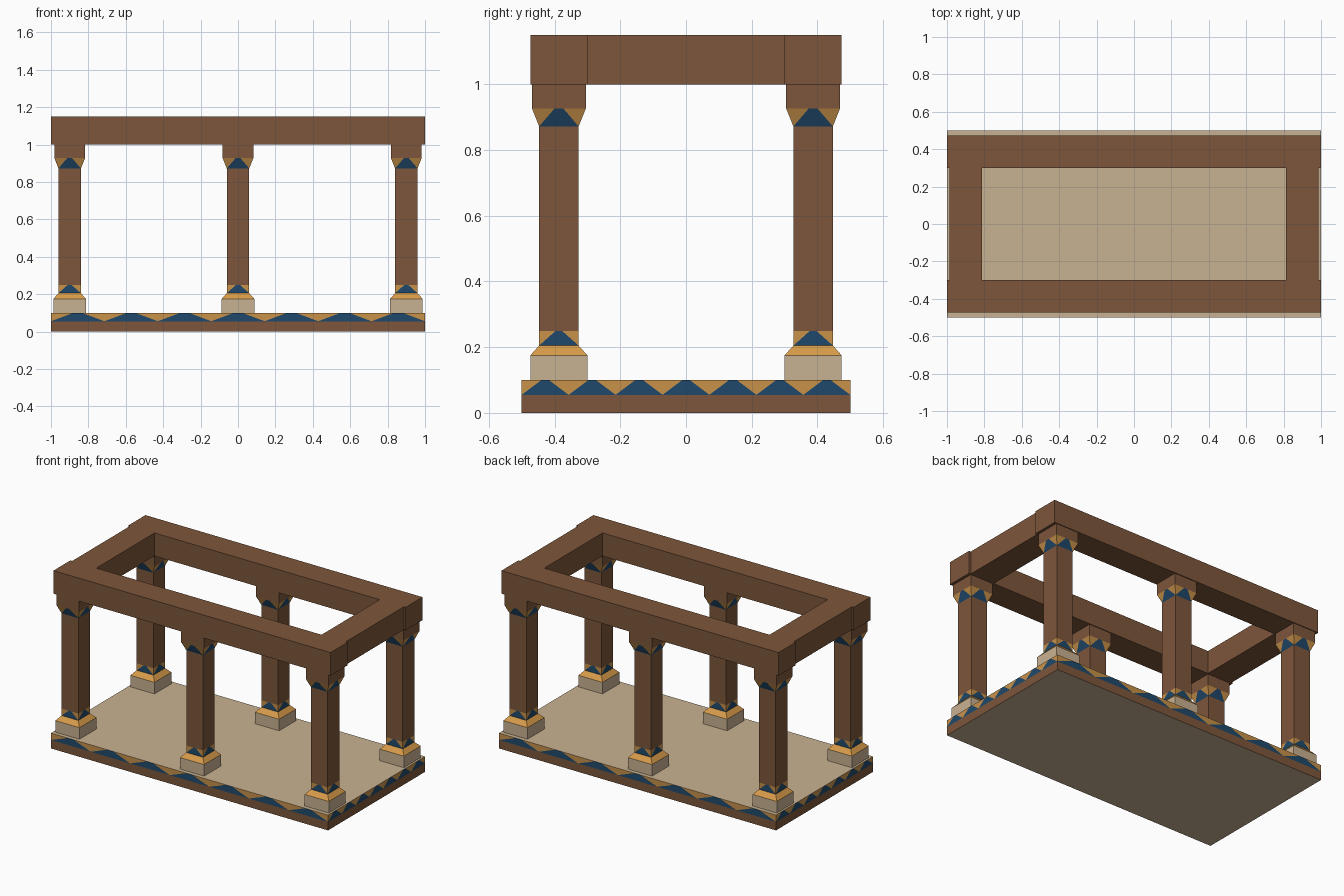
import bpy
from mathutils import Vector

if "Cube" in bpy.data.objects:
    bpy.data.objects.remove(bpy.data.objects["Cube"])


def material(name, hex_rgb):
    def lin(c):
        c /= 255
        return c / 12.92 if c <= 0.04045 else ((c + 0.055) / 1.055) ** 2.4
    m = bpy.data.materials.new(name)
    m.diffuse_color = [lin(int(hex_rgb[i:i + 2], 16)) for i in (0, 2, 4)] + [1]
    m.use_nodes = True
    m.node_tree.nodes["Principled BSDF"].inputs["Base Color"].default_value = m.diffuse_color
    return m


MATS = [material("brown wood", "7d563b"), material("tan stone", "c9b292"),
        material("ochre paint", "c8914a"), material("blue paint", "20496b"),
        material("bright gold", "d89b49")]
WOOD, STONE, OCHRE, BLUE, GOLD = range(5)


def add_mesh(name, verts, faces, mats):
    me = bpy.data.meshes.new(name)
    me.from_pydata(verts, [], faces)
    for m in MATS:
        me.materials.append(m)
    for p, i in zip(me.polygons, mats):
        p.material_index = i
    return me


def stack(name, levels, bands, cap):
    """Square tower: levels are (half x, half y, z), bands are a colour
    or ('zigzag', count) for each storey between two levels."""
    verts, faces, mats = [], [], []

    def face(points, mat):
        faces.append(list(range(len(verts), len(verts) + len(points))))
        verts.extend(points)
        mats.append(mat)

    rings = [[Vector((sx * hx, sy * hy, z)) for sx, sy in
              ((-1, -1), (1, -1), (1, 1), (-1, 1))] for hx, hy, z in levels]
    for lo, hi, band in zip(rings, rings[1:], bands):
        for k in range(4):
            a, b, c, d = lo[k], lo[k - 3], hi[k - 3], hi[k]
            if not isinstance(band, tuple):
                face([a, b, c, d], band)
                continue
            n = band[1]
            for i in range(n):  # blue peak with ochre on both sides
                b0, b1 = a.lerp(b, i / n), a.lerp(b, (i + 1) / n)
                t0, t1, t2, t3 = (d.lerp(c, (i + f) / n) for f in (0, .42, .58, 1))
                face([b0, b1, t2, t1], BLUE)
                face([b0, t1, t0], OCHRE)
                face([b1, t3, t2], OCHRE)
    face(rings[-1], cap)
    face(rings[0][::-1], cap)
    return add_mesh(name, verts, faces, mats)


def place(name, mesh, loc=(0, 0, 0)):
    ob = bpy.data.objects.new(name, mesh)
    ob.location = loc
    bpy.context.collection.objects.link(ob)


# floor slab with painted border
place("floor_slab", stack("floor_slab", [(1, .5, 0), (1, .5, .055), (1, .5, .1)],
                          [WOOD, ("zigzag", 7)], STONE))

# column parts: stone foot, shaft, flared capital
foot = stack("column_foot", [(.087, .087, .1), (.087, .087, .175), (.06, .06, .205)],
             [STONE, GOLD], STONE)
shaft = stack("column_shaft", [(.06, .06, .205), (.06, .06, .25), (.06, .06, .872)],
              [("zigzag", 1), WOOD], WOOD)
capital = stack("column_capital", [(.06, .06, .872), (.082, .082, .927), (.082, .082, 1)],
                [("zigzag", 1), WOOD], WOOD)
for x in (-.9, 0, .9):
    for y in (-.387, .387):
        for part in (foot, shaft, capital):
            place(part.name, part, (x, y, 0))

# top frame: long beams run through, short beams sit between
long_beam = stack("long_beam", [(1, .087, 1), (1, .087, 1.15)], [WOOD], WOOD)
short_beam = stack("short_beam", [(.087, .3, 1), (.087, .3, 1.15)], [WOOD], WOOD)
for s in (-1, 1):
    place("long_beam", long_beam, (0, s * .387, 0))
    place("short_beam", short_beam, (s * .9, 0, 0))
